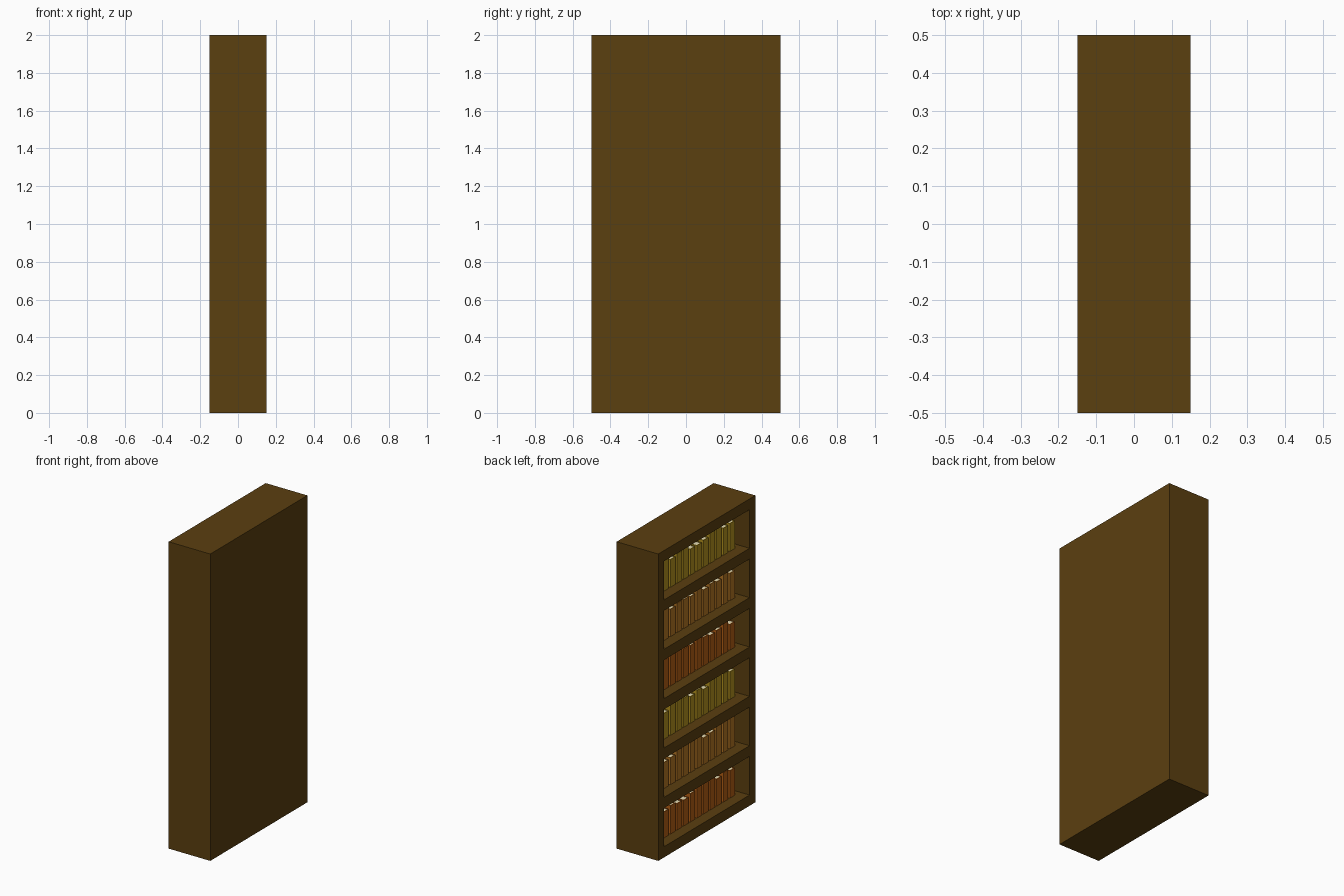
import bpy, bmesh, random
from mathutils import Vector

if "Cube" in bpy.data.objects:
    bpy.data.objects.remove(bpy.data.objects["Cube"])

random.seed(4)


def material(name, rgb):
    m = bpy.data.materials.new(name)
    m.diffuse_color = (*rgb, 1)
    m.use_nodes = True
    m.node_tree.nodes["Principled BSDF"].inputs["Base Color"].default_value = m.diffuse_color
    return m


wood = material("wood", (0.105, 0.05, 0.005))
paper = material("paper", (0.79, 0.72, 0.46))
covers = [material("orange_cover", (0.46, 0.115, 0.007)),
          material("tan_cover", (0.46, 0.18, 0.017)),
          material("yellow_cover", (0.46, 0.29, 0.013))]


def add_box(bm, lo, hi, mat=0):
    lo, hi = Vector(lo), Vector(hi)
    verts = bmesh.ops.create_cube(bm, size=1)["verts"]
    for v in verts:
        v.co = (lo + hi) / 2 + v.co * (hi - lo)
    for f in {f for v in verts for f in v.link_faces}:
        f.material_index = mat


def make(name, boxes, mats):
    bm = bmesh.new()
    for b in boxes:
        add_box(bm, *b)
    mesh = bpy.data.meshes.new(name)
    bm.to_mesh(mesh)
    bm.free()
    for m in mats:
        mesh.materials.append(m)
    ob = bpy.data.objects.new(name, mesh)
    bpy.context.collection.objects.link(ob)


# Case, open towards -x
X, Y, H = 0.15, 0.5, 2.0
SIDE, BOARD, BACK, ROWS = 0.06, 0.07, 0.03, 6
PITCH = (H - BOARD) / ROWS
make("back_panel", [((X - BACK, -Y, 0), (X, Y, H))], [wood])
make("left_side", [((-X, Y - SIDE, 0), (X - BACK, Y, H))], [wood])
make("right_side", [((-X, -Y, 0), (X - BACK, -Y + SIDE, H))], [wood])
for i in range(ROWS + 1):
    z = i * PITCH
    make(f"shelf_{i}", [((-X, -Y + SIDE, z), (X - BACK, Y - SIDE, z + BOARD))], [wood])

# Books: spine, two cover boards and a page block
COUNT, STEP, WIDTH, SKIN = 12, 0.068, 0.05, 0.005
FRONT, REAR = -X + 0.07, X - BACK - 0.01
for r in range(ROWS):
    z0 = r * PITCH + BOARD
    for b in range(COUNT):
        y0 = 0.41 - b * STEP - WIDTH
        y1 = y0 + WIDTH
        z1 = z0 + random.uniform(0.165, 0.215)
        make(f"book_{r}_{b}", [
            ((FRONT, y0, z0), (FRONT + SKIN, y1, z1)),
            ((FRONT + SKIN, y0, z0), (REAR, y0 + SKIN, z1)),
            ((FRONT + SKIN, y1 - SKIN, z0), (REAR, y1, z1)),
            ((FRONT + SKIN, y0 + SKIN, z0), (REAR - 0.004, y1 - SKIN, z1 - 0.002), 1),
        ], [covers[r % 3], paper])
